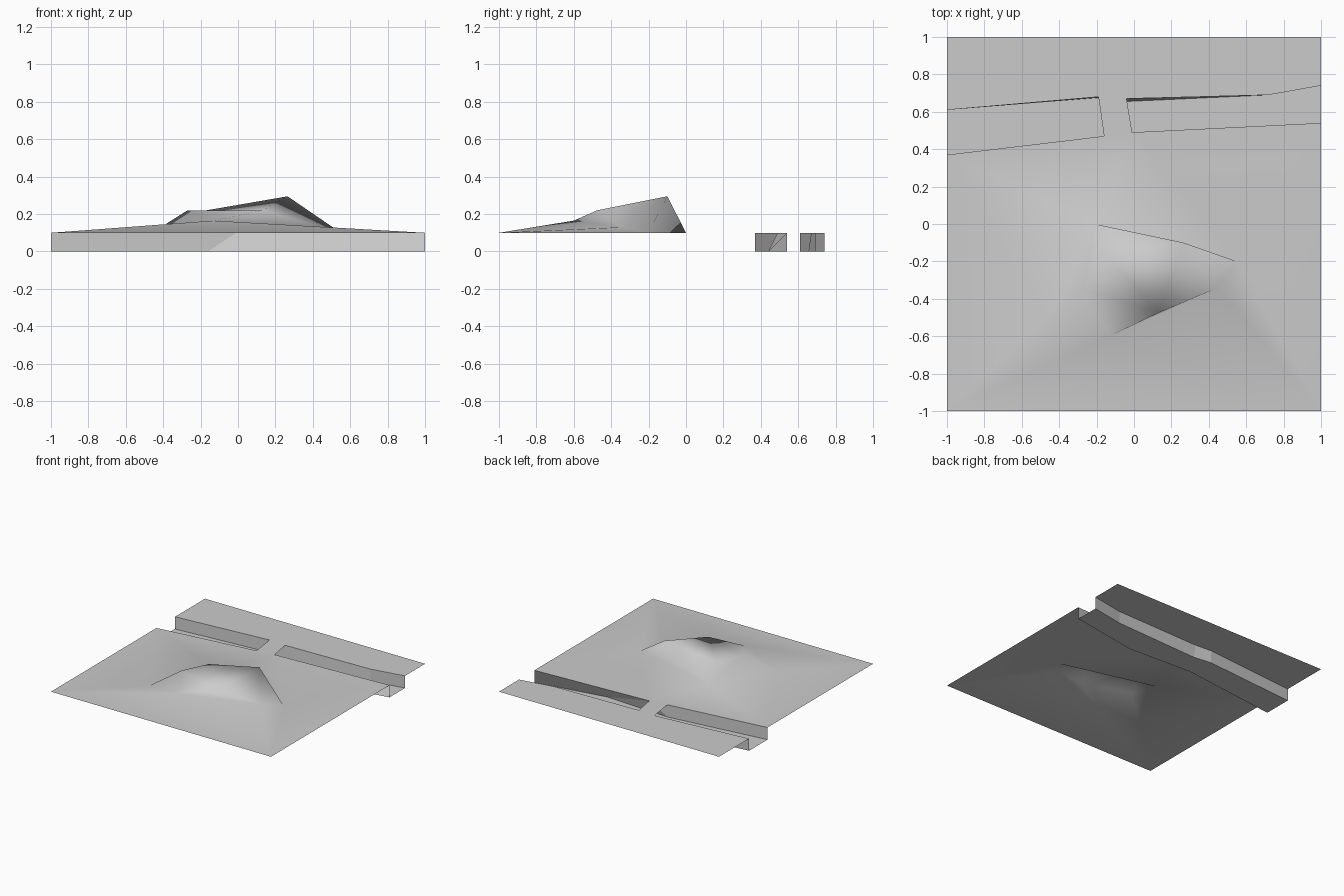
import bpy

cube = bpy.data.objects.get("Cube")
if cube:
    bpy.data.objects.remove(cube, do_unlink=True)

GROUND = 0.1
FLOOR = 0.0

grey = bpy.data.materials.new("plain_grey")
grey.use_nodes = True
colour = (0.6, 0.6, 0.6, 1.0)
grey.diffuse_color = colour
grey.node_tree.nodes["Principled BSDF"].inputs["Base Color"].default_value = colour


def build(name, points, faces, smooth=False):
    """Make a sheet from named points and faces that list those names."""
    names = list(points)
    mesh = bpy.data.meshes.new(name)
    mesh.from_pydata(list(points.values()), [],
                     [[names.index(n) for n in face.split()] for face in faces])
    mesh.materials.append(grey)
    for polygon in mesh.polygons:
        polygon.use_smooth = smooth
    mesh.update()
    obj = bpy.data.objects.new(name, mesh)
    bpy.context.collection.objects.link(obj)
    return obj


def level(z, **flat):
    return {name: (x, y, z) for name, (x, y) in flat.items()}


def row(prefix, z, *flat):
    return {f"{prefix}{i}": (x, y, z) for i, (x, y) in enumerate(flat)}


# Trench outlines, running from right to left
south_top = row("s", GROUND, (-1, .37), (-.16, .47), (-.01, .49), (1, .54))
north_top = row("n", GROUND, (-1, .61), (-.19, .68), (-.04, .67), (.72, .69), (1, .74))
south_floor = row("a", FLOOR, (-1, .37), (-.16, .47), (.41, .44), (1, .54))
north_floor = row("b", FLOOR, (-1, .61), (-.19, .675), (-.04, .655), (.72, .69), (1, .74))

# Main ground, rising into a faceted hill with two steep sides
ground = level(GROUND, sw=(-1, -1), se=(1, -1), foot=(-.46, -.49),
               cliff_r=(-.21, 0), cliff_l=(.55, -.2)) | south_top
ground |= {
    "shoulder": (-.27, -.35, .22),
    "saddle": (-.17, -.14, .22),
    "peak": (.265, -.1, .295),
    "ledge": (.13, -.475, .22),
    "spur": (-.13, -.6, .165),
    "toe": (.45, -.34, .13),
}
build("ground_with_hill", ground, [
    # flat land around the hill
    "sw se spur", "se toe spur", "se cliff_l toe", "se s3 cliff_l",
    "cliff_l s3 s2", "cliff_l s2 cliff_r", "cliff_r s2 s1", "cliff_r s1 s0",
    "s0 foot cliff_r", "s0 sw foot", "sw spur foot",
    # hill slopes
    "cliff_l cliff_r peak", "cliff_r foot shoulder", "cliff_r shoulder saddle",
    "cliff_r saddle peak", "foot spur shoulder", "spur ledge shoulder",
    "shoulder ledge saddle", "ledge peak saddle", "ledge toe peak",
    "toe cliff_l peak", "spur toe ledge",
], smooth=True)

# Bank behind the trench
build("back_bank", north_top | level(GROUND, nw=(-1, 1), ne=(1, 1)),
      ["n0 n1 nw", "n1 n2 nw", "n2 ne nw", "n2 n3 ne", "n3 n4 ne"])

# Thin crossing over the trench
build("crossing", south_top | north_top, ["s1 s2 n2 n1"])

# Open-ended channel: two walls and a floor
build("trench", south_top | north_top | south_floor | north_floor, [
    "a0 s0 s1 a1", "a1 s1 s2", "a1 s2 a2", "a2 s2 s3 a3",
    *[f"n{i} b{i} b{i + 1} n{i + 1}" for i in range(4)],
    "a0 a1 b1 b0", "a1 b2 b1", "a1 a2 b2", "a2 b3 b2", "a2 a3 b4 b3",
])
